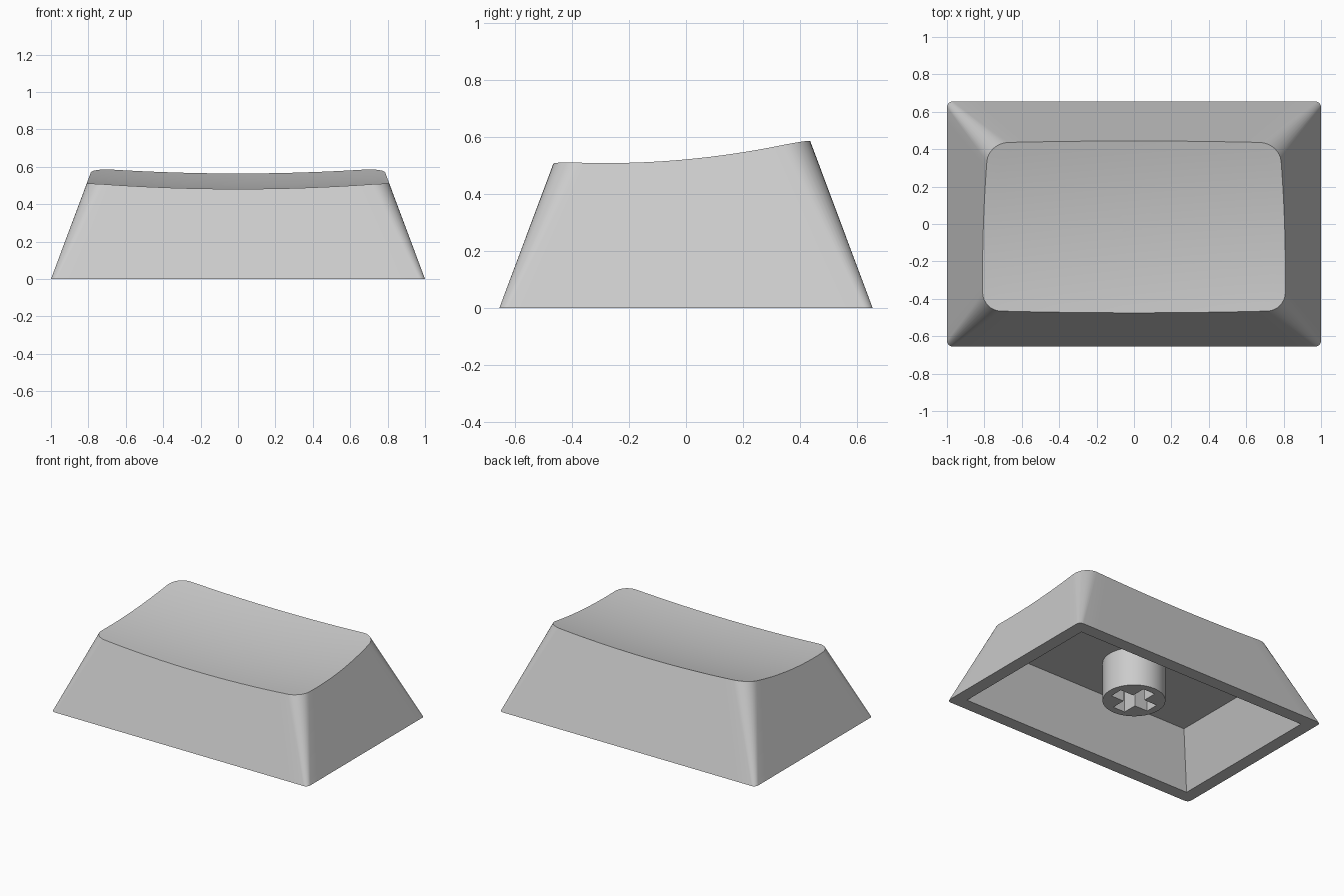
import bpy, bmesh, math
from mathutils import Vector

cube = bpy.data.objects.get("Cube")
if cube:
    bpy.data.objects.remove(cube, do_unlink=True)

# Single plastic colour
plastic = bpy.data.materials.new("grey_plastic")
plastic.use_nodes = True
plastic.diffuse_color = (0.6, 0.6, 0.6, 1)
plastic.node_tree.nodes["Principled BSDF"].inputs["Base Color"].default_value = (0.6, 0.6, 0.6, 1)

HALF_X, HALF_Y = 1.0, 0.655
TAPER = 0.374        # inward slope of the walls
RIM = 0.09           # wall thickness at the base
CEILING = 0.357      # underside of the top


def outline(inset, radius, z, arc=8, straight=16):
    """Rounded rectangle; always the same point count, so rings can be bridged."""
    hx, hy = HALF_X - inset, HALF_Y - inset
    corners = []
    for i, (sx, sy) in enumerate(((1, 1), (-1, 1), (-1, -1), (1, -1))):
        centre = Vector((sx * (hx - radius), sy * (hy - radius), z))
        angles = [math.pi / 2 * (i + k / arc) for k in range(arc + 1)]
        corners.append([centre + radius * Vector((math.cos(a), math.sin(a), 0)) for a in angles])
    points = []
    for i, corner in enumerate(corners):
        start, end = corner[-1], corners[(i + 1) % 4][0]
        points += corner + [start.lerp(end, k / straight) for k in range(1, straight)]
    return points


def dish(x, y):
    """Height of the scooped top surface."""
    return 0.508 + 0.17 * (y + 0.28) ** 2 + 0.05 * (x * x - 0.65)


def bridge(bm, a, b):
    n = len(a)
    for i in range(n):
        j = (i + 1) % n
        bm.faces.new((a[i], a[j], b[j], b[i]))


def finish(bm, name):
    bmesh.ops.remove_doubles(bm, verts=bm.verts, dist=1e-5)
    bmesh.ops.recalc_face_normals(bm, faces=bm.faces)
    mesh = bpy.data.meshes.new(name)
    bm.to_mesh(mesh)
    bm.free()
    mesh.materials.append(plastic)
    obj = bpy.data.objects.new(name, mesh)
    bpy.context.collection.objects.link(obj)
    bpy.ops.object.select_all(action="DESELECT")
    obj.select_set(True)
    bpy.context.view_layer.objects.active = obj
    bpy.ops.object.shade_smooth_by_angle(angle=math.radians(30))
    return obj


# Cap shell: outer walls trimmed where they meet the dish
bm = bmesh.new()
base = outline(0, 0.03, 0)
guide = outline(TAPER * 0.6, 0.11, 0.6)
edge = []
for low, high in zip(base, guide):
    p = high
    for _ in range(8):
        p = low.lerp(high, dish(p.x, p.y) / 0.6)
    edge.append(p)


def ring(points):
    return [bm.verts.new(p) for p in points]


base_ring = ring(base)
previous = ring(edge)
bridge(bm, base_ring, previous)

# Dished top as concentric rings closing on a centre point
STEPS = 12
for step in range(STEPS - 1, 0, -1):
    s = step / STEPS
    inner = ring([(p.x * s, p.y * s, dish(p.x * s, p.y * s)) for p in edge])
    bridge(bm, previous, inner)
    previous = inner
centre = bm.verts.new((0, 0, dish(0, 0)))
for i, v in enumerate(previous):
    bm.faces.new((v, previous[(i + 1) % len(previous)], centre))

# Flat rim, sharp-cornered cavity and ceiling
def sharp_ring(inset, z):
    return ring(outline(inset, 0, z))


mouth = sharp_ring(RIM, 0)
roof = sharp_ring(RIM + TAPER * CEILING, CEILING)
bridge(bm, mouth, base_ring)
bridge(bm, roof, mouth)
bmesh.ops.remove_doubles(bm, verts=mouth + roof, dist=1e-5)
bm.faces.new([v for v in roof if v.is_valid])
finish(bm, "cap_shell")

# Round stem with a cross-shaped socket, hanging from the ceiling
STEM_R, STEM_Z, ARM, HALF_W = 0.2, 0.085, 0.149, 0.047
bm = bmesh.new()
circle = [(STEM_R * math.cos(math.tau * k / 48), STEM_R * math.sin(math.tau * k / 48)) for k in range(48)]
cross = []
for quarter in range(4):
    c, s = round(math.cos(quarter * math.pi / 2)), round(math.sin(quarter * math.pi / 2))
    for x, y in ((ARM, -HALF_W), (ARM, HALF_W), (HALF_W, HALF_W)):
        cross.append((x * c - y * s, x * s + y * c))
edges = []
for loop in (circle, cross):
    verts = [bm.verts.new((x, y, STEM_Z)) for x, y in loop]
    edges += [bm.edges.new((v, verts[(i + 1) % len(verts)])) for i, v in enumerate(verts)]
bmesh.ops.triangle_fill(bm, edges=edges, use_beauty=True)
grown = bmesh.ops.extrude_face_region(bm, geom=bm.faces[:], use_keep_orig=True)
top = [g for g in grown["geom"] if isinstance(g, bmesh.types.BMVert)]
bmesh.ops.translate(bm, verts=top, vec=(0, 0, CEILING + 0.01 - STEM_Z))
finish(bm, "stem")
